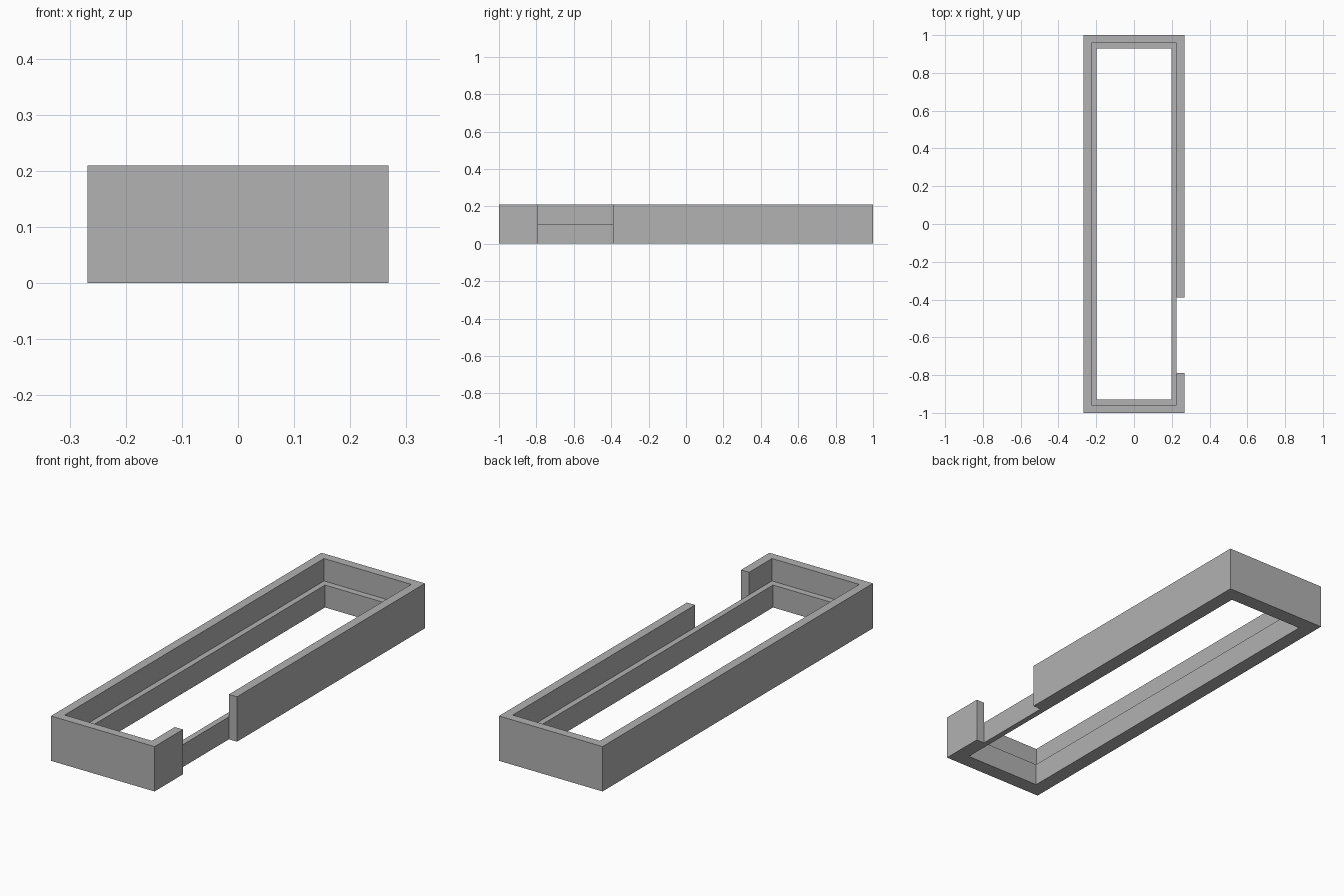
import bpy
import bmesh

cube = bpy.data.objects.get("Cube")
if cube:
    bpy.data.objects.remove(cube)

HEIGHT, LEDGE_HEIGHT = 0.21, 0.105
OUTER = (0.268, 1.0)      # half sizes of the nested rectangles
STEP = (0.226, 0.959)
INNER = (0.199, 0.928)
GAP = (-0.79, -0.39)      # opening in the left wall

grey = bpy.data.materials.new("plain grey")
grey.use_nodes = True
colour = (0.445, 0.445, 0.445, 1)
grey.diffuse_color = colour
grey.node_tree.nodes["Principled BSDF"].inputs["Base Color"].default_value = colour


def corners(half):
    """Rectangle corners, counter-clockwise from back left of the model."""
    x, y = half
    return [(x, y), (-x, y), (-x, -y), (x, -y)]


def wall(name, outer, inner, height, closed):
    """Upright band between two matching paths, optionally a full loop."""
    bm = bmesh.new()
    rows = [[bm.verts.new((x, y, z)) for x, y in path]
            for path, z in ((outer, 0), (outer, height), (inner, height), (inner, 0))]
    n = len(outer)
    for i in range(n if closed else n - 1):
        j = (i + 1) % n
        for a, b in zip(rows, rows[1:] + rows[:1]):
            bm.faces.new((a[i], a[j], b[j], b[i]))
    if not closed:
        for end in (0, -1):
            bm.faces.new([row[end] for row in rows])
    bmesh.ops.recalc_face_normals(bm, faces=bm.faces)
    mesh = bpy.data.meshes.new(name)
    bm.to_mesh(mesh)
    bm.free()
    mesh.materials.append(grey)
    bpy.context.collection.objects.link(bpy.data.objects.new(name, mesh))


def with_gap(half):
    """Open rectangle path that starts and ends at the opening."""
    x = half[0]
    return [(x, GAP[1])] + corners(half) + [(x, GAP[0])]


# Tall outer wall with its opening, and the low ledge running all round inside
wall("outer_wall", with_gap(OUTER), with_gap(STEP), HEIGHT, False)
wall("inner_ledge", corners(STEP), corners(INNER), LEDGE_HEIGHT, True)
